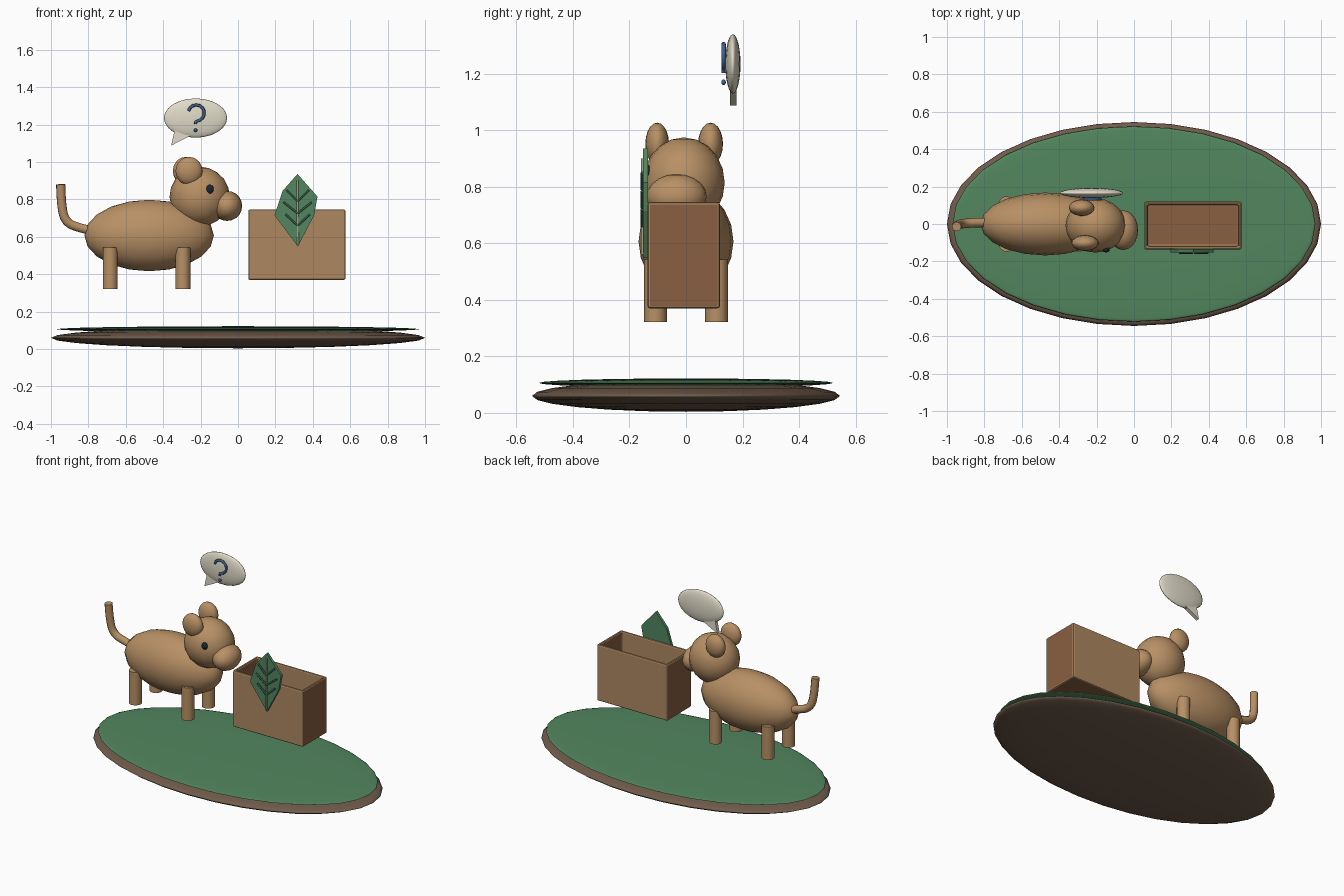
import bpy, bmesh, math
from mathutils import Vector

if "Cube" in bpy.data.objects:
    bpy.data.objects.remove(bpy.data.objects["Cube"])


def material(name, rgb):
    m = bpy.data.materials.new(name)
    m.diffuse_color = (*rgb, 1)
    m.use_nodes = True
    m.node_tree.nodes["Principled BSDF"].inputs["Base Color"].default_value = m.diffuse_color
    return m


FUR = material("fur", (0.48, 0.28, 0.13))
TAN = material("box_tan", (0.42, 0.25, 0.12))
RUST = material("box_rust", (0.25, 0.115, 0.052))
SOIL = material("soil", (0.16, 0.105, 0.07))
GRASS = material("grass", (0.085, 0.24, 0.115))
VEIN = material("vein", (0.035, 0.10, 0.055))
RIB = material("midrib", (0.36, 0.38, 0.24))
CREAM = material("cream", (0.75, 0.71, 0.58))
BLUE = material("blue", (0.05, 0.12, 0.26))
DARK = material("eye_dark", (0.012, 0.02, 0.03))


def ellipsoid(name, loc, radii, mat, seg=20, rings=10, rot=(0, 0, 0)):
    bpy.ops.mesh.primitive_uv_sphere_add(segments=seg, ring_count=rings, radius=1,
                                         location=loc, rotation=rot)
    o = bpy.context.object
    o.name, o.scale = name, radii
    o.data.materials.append(mat)
    bpy.ops.object.shade_smooth()
    return o


def tube(name, pts, r, mat, kind='NURBS', res=3):
    c = bpy.data.curves.new(name, 'CURVE')
    c.dimensions, c.bevel_depth, c.bevel_resolution = '3D', r, res
    c.use_fill_caps = True
    s = c.splines.new(kind)
    s.points.add(len(pts) - 1)
    for p, co in zip(s.points, pts):
        p.co = (*co, 1)
    if kind == 'NURBS':
        s.use_endpoint_u, s.order_u, s.resolution_u = True, 3, 5
    o = bpy.data.objects.new(name, c)
    bpy.context.collection.objects.link(o)
    c.materials.append(mat)
    return o


def plate(name, outline, y0, y1, mat):
    """Extrude an x-z outline from y0 to y1."""
    bm = bmesh.new()
    f = bm.faces.new([bm.verts.new((x, y0, z)) for x, z in outline])
    ext = bmesh.ops.extrude_face_region(bm, geom=[f])["geom"]
    bmesh.ops.translate(bm, vec=(0, y1 - y0, 0),
                        verts=[v for v in ext if isinstance(v, bmesh.types.BMVert)])
    bmesh.ops.recalc_face_normals(bm, faces=bm.faces)
    me = bpy.data.meshes.new(name)
    bm.to_mesh(me)
    bm.free()
    me.materials.append(mat)
    o = bpy.data.objects.new(name, me)
    bpy.context.collection.objects.link(o)
    return o


# Ground island
ellipsoid("soil_base", (0, 0, 0.06), (1.0, 0.545, 0.056), SOIL, 32, 12)
ellipsoid("grass_top", (0, 0, 0.106), (0.97, 0.522, 0.016), GRASS, 32, 12)

# Animal body, head and snout
ellipsoid("body", (-0.475, 0, 0.607), (0.346, 0.168, 0.191), FUR)
ellipsoid("head", (-0.205, -0.008, 0.815), (0.161, 0.145, 0.16), FUR)
ellipsoid("snout", (-0.058, -0.033, 0.765), (0.08, 0.106, 0.08), FUR)
ellipsoid("ear_near", (-0.262, -0.102, 0.952), (0.072, 0.042, 0.075), FUR)
ellipsoid("ear_far", (-0.28, 0.087, 0.952), (0.068, 0.044, 0.075), FUR)
ellipsoid("eye", (-0.15, -0.138, 0.855), (0.02, 0.014, 0.024), DARK, 12, 8)

# Legs
for end, x in (("back", -0.683), ("front", -0.295)):
    for side, y in (("near", -0.108), ("far", 0.108)):
        bpy.ops.mesh.primitive_cylinder_add(vertices=16, radius=0.04, depth=0.22,
                                            location=(x, y, 0.432))
        leg = bpy.context.object
        leg.name = f"{end}_leg_{side}"
        leg.data.materials.append(FUR)
        bpy.ops.object.shade_smooth_by_angle()

# Tail
tube("tail", [(-0.77, 0.008, 0.63), (-0.84, 0.008, 0.645), (-0.92, 0.002, 0.675),
              (-0.945, -0.006, 0.76), (-0.948, -0.014, 0.88)], 0.025, FUR)

# Open box: inset and sunk cavity, softened edges, rust ends and floor
bm = bmesh.new()
bmesh.ops.create_cube(bm, size=1)
for v in bm.verts:
    v.co = Vector((v.co.x * 0.52, v.co.y * 0.256, v.co.z * 0.376))
top = max(bm.faces, key=lambda f: f.calc_center_median().z)
bmesh.ops.inset_region(bm, faces=[top], thickness=0.024)
ext = bmesh.ops.extrude_face_region(bm, geom=[top])["geom"]
bmesh.ops.translate(bm, vec=(0, 0, -0.35),
                    verts=[v for v in ext if isinstance(v, bmesh.types.BMVert)])
if top.is_valid:
    bmesh.ops.delete(bm, geom=[top], context='FACES_ONLY')
bmesh.ops.recalc_face_normals(bm, faces=bm.faces)
for f in bm.faces:
    n, z = f.normal, f.calc_center_median().z
    f.material_index = 1 if abs(n.x) > 0.9 or (abs(n.z) > 0.9 and z < 0) else 0
me = bpy.data.meshes.new("open_box")
bm.to_mesh(me)
bm.free()
me.materials.append(TAN)
me.materials.append(RUST)
box = bpy.data.objects.new("open_box", me)
bpy.context.collection.objects.link(box)
box.location = (0.315, -0.008, 0.558)
bev = box.modifiers.new("soft_edges", 'BEVEL')
bev.width, bev.segments, bev.material = 0.009, 2, 0

# Leaf emblem on the box front
plate("leaf", [(0.318, 0.936), (0.238, 0.845), (0.195, 0.715), (0.32, 0.548),
               (0.407, 0.715), (0.425, 0.815)], -0.152, -0.134, GRASS)
tube("leaf_midrib", [(0.318, -0.154, 0.90), (0.32, -0.154, 0.56)], 0.006, RIB, 'POLY', 1)
for i, z in enumerate((0.79, 0.725, 0.66)):
    w = (0.06, 0.075, 0.065)[i]
    for side, s in (("left", -1), ("right", 1)):
        tube(f"leaf_vein_{side}_{i}", [(0.319, -0.155, z), (0.319 + s * w, -0.155, z + 0.06)],
             0.006, VEIN, 'POLY', 1)

# Thought bubble with pointer, hook and dot
ellipsoid("bubble", (-0.227, 0.166, 1.235), (0.169, 0.027, 0.105), CREAM, 24, 12)
plate("bubble_pointer", [(-0.337, 1.18), (-0.357, 1.088), (-0.255, 1.14), (-0.26, 1.18)],
      0.155, 0.178, CREAM)
arc = [(-0.223 + 0.043 * math.cos(a), 0.133, 1.262 + 0.043 * math.sin(a))
       for a in (math.radians(165 - 25 * i) for i in range(10))]
tube("bubble_hook", arc + [(-0.226, 0.133, 1.215), (-0.227, 0.133, 1.203)], 0.008, BLUE, 'POLY', 2)
ellipsoid("bubble_dot", (-0.227, 0.133, 1.17), (0.01, 0.008, 0.01), BLUE, 12, 8)
